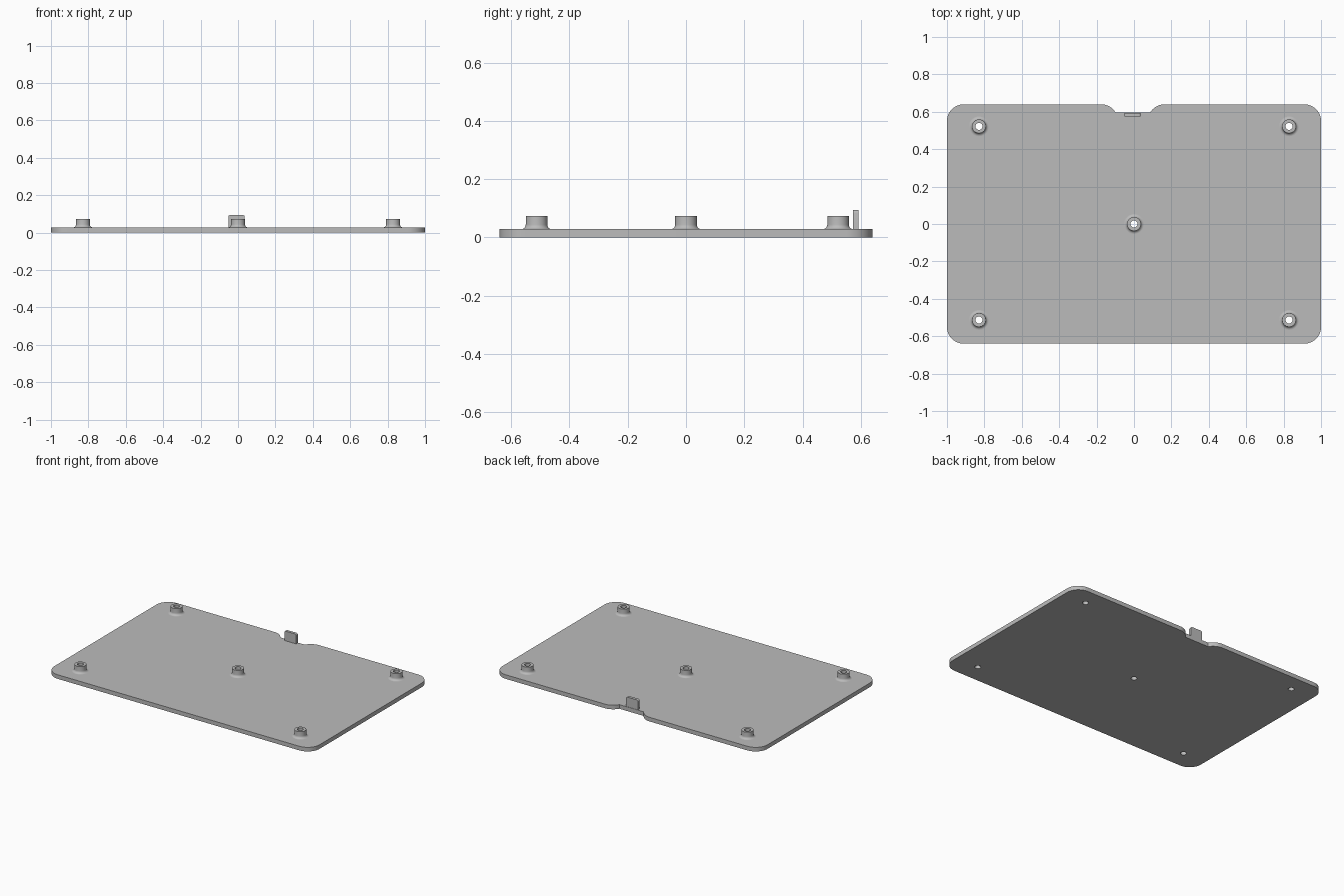
import bpy
import bmesh
from math import cos, sin, pi, radians
from mathutils import Vector

cube = bpy.data.objects.get("Cube")
if cube:
    bpy.data.objects.remove(cube, do_unlink=True)

grey = bpy.data.materials.new("light_grey")
grey.use_nodes = True
colour = (0.5, 0.5, 0.5, 1.0)
grey.diffuse_color = colour
grey.node_tree.nodes["Principled BSDF"].inputs["Base Color"].default_value = colour

HALF_X, HALF_Y, THICK = 1.0, 0.64, 0.028
CORNER = 0.09
NOTCH_X = -0.006
HOLE_R, BOSS_R, BOSS_TOP, FILLET = 0.019, 0.037, 0.074, 0.016
BOSSES = {
    "centre": (0, 0),
    "front_left": (0.829, -0.513), "front_right": (-0.829, -0.513),
    "back_left": (0.829, 0.522), "back_right": (-0.829, 0.522),
}


def finish(name, bm, location=(0, 0, 0)):
    bmesh.ops.recalc_face_normals(bm, faces=bm.faces)
    mesh = bpy.data.meshes.new(name)
    bm.to_mesh(mesh)
    bm.free()
    mesh.materials.append(grey)
    mesh.shade_smooth()
    mesh.set_sharp_from_angle(angle=radians(30))
    obj = bpy.data.objects.new(name, mesh)
    obj.location = location
    bpy.context.collection.objects.link(obj)
    return obj


def arc(cx, cy, r, start, end, steps=12):
    angles = [radians(start + (end - start) * i / steps) for i in range(steps + 1)]
    return [(cx + r * cos(a), cy + r * sin(a)) for a in angles]


def add_loop(bm, points):
    verts = [bm.verts.new((x, y, 0)) for x, y in points]
    return [bm.edges.new((v, verts[i - 1])) for i, v in enumerate(verts)]


# Base plate: rounded rectangle with a notch in the back edge and screw holes
cx, cy = HALF_X - CORNER, HALF_Y - CORNER
outline = (arc(cx, -cy, CORNER, -90, 0) + arc(cx, cy, CORNER, 0, 90)
           + arc(NOTCH_X + 0.17, cy, CORNER, 90, 150)
           + arc(NOTCH_X - 0.17, cy, CORNER, 30, 90)
           + arc(-cx, cy, CORNER, 90, 180) + arc(-cx, -cy, CORNER, 180, 270))
bm = bmesh.new()
edges = add_loop(bm, outline)
for x, y in BOSSES.values():
    edges += add_loop(bm, arc(x, y, HOLE_R, 0, 360, 32)[:-1])
bmesh.ops.triangle_fill(bm, edges=edges, use_beauty=True, normal=(0, 0, 1))
raised = bmesh.ops.extrude_face_region(bm, geom=bm.faces[:])["geom"]
bmesh.ops.translate(bm, vec=(0, 0, THICK),
                    verts=[g for g in raised if isinstance(g, bmesh.types.BMVert)])
finish("base_plate", bm)

# Screw bosses: hollow posts flared into the plate by a concave fillet
profile = arc(BOSS_R + FILLET, THICK + FILLET, FILLET, 270, 180, 6)
profile += [(BOSS_R, BOSS_TOP), (HOLE_R, BOSS_TOP), (HOLE_R, THICK)]
for name, (x, y) in BOSSES.items():
    bm = bmesh.new()
    verts = [bm.verts.new((r, 0, z)) for r, z in profile]
    rim = [bm.edges.new(pair) for pair in zip(verts, verts[1:])]
    bmesh.ops.spin(bm, geom=verts + rim, cent=(0, 0, 0), axis=(0, 0, 1),
                   angle=2 * pi, steps=32, use_merge=True)
    bmesh.ops.remove_doubles(bm, verts=bm.verts, dist=0.0001)
    finish(name + "_screw_boss", bm, (x, y, 0))

# Upright tab at the notch, with its two upper corners rounded
bm = bmesh.new()
bmesh.ops.create_cube(bm, size=1)
size = Vector((0.088, 0.019, 0.094 - THICK))
bmesh.ops.scale(bm, vec=size, verts=bm.verts)
corners = [e for e in bm.edges if all(v.co.z > 0 for v in e.verts)
           and abs(e.verts[0].co.x - e.verts[1].co.x) < 0.001]
bmesh.ops.bevel(bm, geom=corners, offset=0.01, segments=5, profile=0.5, affect='EDGES')
finish("notch_tab", bm, (NOTCH_X - 0.002, 0.583, THICK + size.z / 2))
